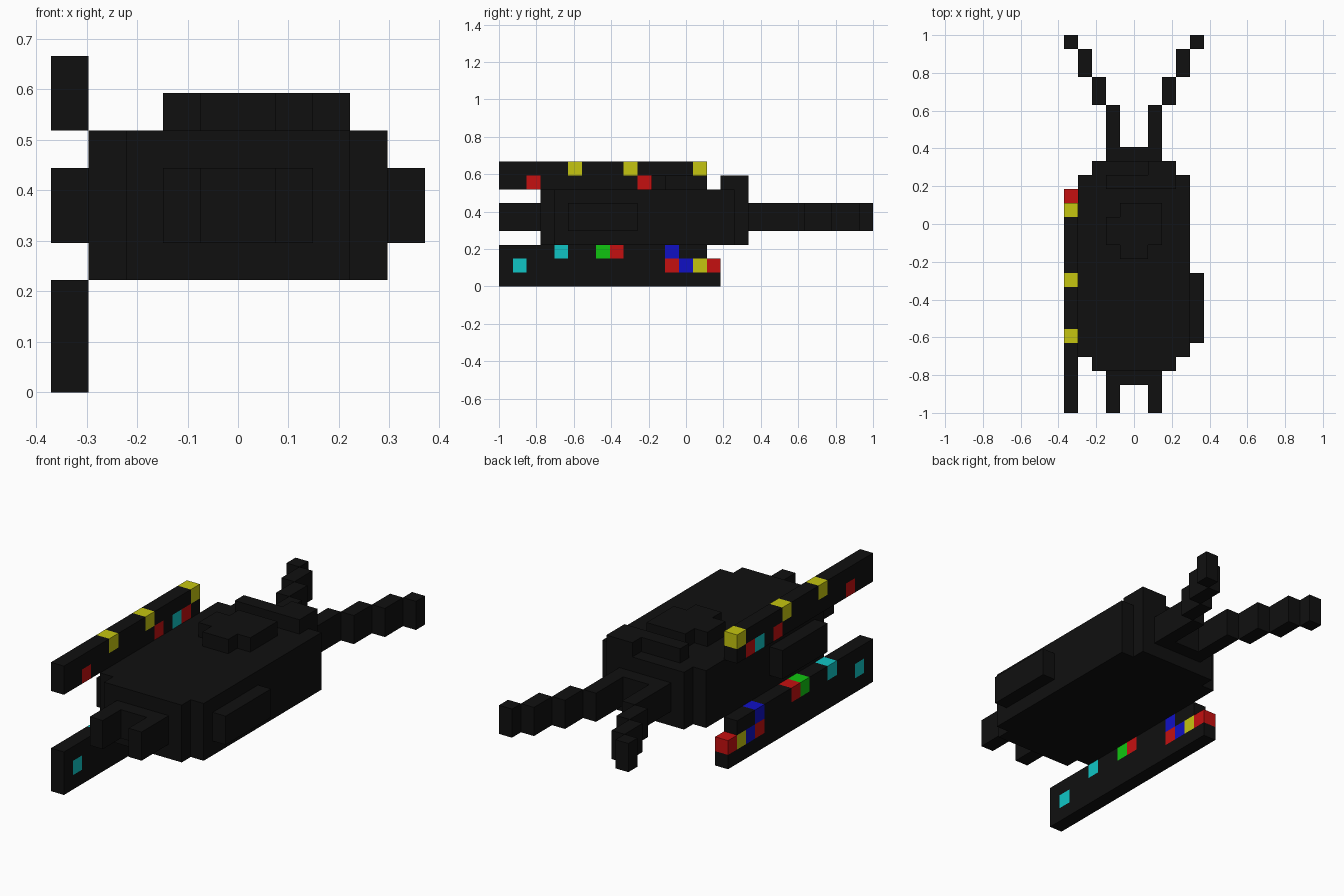
import bpy, bmesh, math
from mathutils import Vector

if "Cube" in bpy.data.objects:
    bpy.data.objects.remove(bpy.data.objects["Cube"])

U = 2 / 27                                   # block size: the model is 10 x 27 x 9 blocks
ORIGIN = Vector((-5 * U, -1, 0))


def material(name, rgb):
    m = bpy.data.materials.new(name)
    m.diffuse_color = (*rgb, 1)
    m.use_nodes = True
    m.node_tree.nodes["Principled BSDF"].inputs["Base Color"].default_value = m.diffuse_color
    return m


HI, LO = 0.56, 0.005
MATS = {
    "black": material("black", (LO, LO, LO)),
    "red": material("red", (HI, LO, LO)),
    "yellow": material("yellow", (HI, HI, LO)),
    "cyan": material("cyan", (LO, HI, HI)),
    "green": material("green", (LO, HI, LO)),
    "blue": material("blue", (LO, LO, HI)),
}
NAMES = list(MATS)


def blocks(name, boxes, lights={}):
    """Join block boxes (x0,x1, y0,y1, z0,z1) into one outer skin; lights colour single blocks (y, z)."""
    cells = {(x, y, z) for a, b, c, d, e, f in boxes
             for x in range(a, b) for y in range(c, d) for z in range(e, f)}
    bm = bmesh.new()
    for cell in sorted(cells):
        mat = NAMES.index(lights.get(cell[1:], "black"))
        for axis in range(3):
            for side in (0, 1):
                near = list(cell)
                near[axis] += 2 * side - 1
                if tuple(near) in cells:
                    continue
                u, v = (axis + 1) % 3, (axis + 2) % 3
                ring = [(0, 0), (1, 0), (1, 1), (0, 1)]
                verts = []
                for du, dv in (ring if side else ring[::-1]):
                    p = Vector(cell)
                    p[axis] += side
                    p[u] += du
                    p[v] += dv
                    verts.append(bm.verts.new(ORIGIN + p * U))
                bm.faces.new(verts).material_index = mat
    bmesh.ops.remove_doubles(bm, verts=bm.verts, dist=U * 0.01)
    # merge flat neighbours of the same colour
    bmesh.ops.dissolve_limit(bm, angle_limit=math.radians(1), verts=bm.verts[:],
                             edges=bm.edges[:], delimit={'MATERIAL'})
    me = bpy.data.meshes.new(name)
    bm.to_mesh(me)
    bm.free()
    for m in MATS.values():
        me.materials.append(m)
    ob = bpy.data.objects.new(name, me)
    bpy.context.collection.objects.link(ob)
    return ob


def mirrored(box):
    return (10 - box[1], 10 - box[0], *box[2:])


# Hull: stepped slab with tapered ends
blocks("hull", [(1, 9, 4, 17, 3, 7), (2, 8, 3, 18, 3, 7),
                (3, 7, 2, 19, 4, 6)])

# Paired parts on each side of the hull
panel = (9, 10, 5, 10, 4, 6)
prong = (6, 7, 0, 2, 4, 6)
tail = [(6, 7, 19, 22, 4, 6), (7, 8, 22, 24, 4, 6),
        (8, 9, 24, 26, 4, 6), (9, 10, 26, 27, 4, 6)]
for side, flip in (("right", lambda b: b), ("left", mirrored)):
    blocks(side + "_side_panel", [flip(panel)])
    blocks(side + "_front_prong", [flip(prong)])
    blocks(side + "_tail_boom", [flip(b) for b in tail])

# Raised details on the deck
blocks("deck_dome", [(4, 6, 11, 15, 7, 8), (3, 7, 12, 14, 7, 8), (4, 7, 14, 15, 7, 8)])
blocks("deck_rear_block", [(3, 8, 16, 17, 7, 8), (6, 8, 17, 18, 7, 8)])

# Light-studded beams on the left side
blocks("upper_beam", [(0, 1, 0, 15, 7, 9)],
       {(5, 8): "yellow", (9, 8): "yellow", (14, 8): "yellow",
        (2, 7): "red", (10, 7): "red", (12, 7): "cyan", (13, 7): "red"})
blocks("lower_beam", [(0, 1, 0, 16, 0, 2), (0, 1, 0, 15, 2, 3)],
       {(1, 1): "cyan", (4, 2): "cyan", (7, 2): "green", (8, 2): "red",
        (12, 2): "blue", (12, 1): "red", (13, 1): "blue",
        (14, 1): "yellow", (15, 1): "red"})
